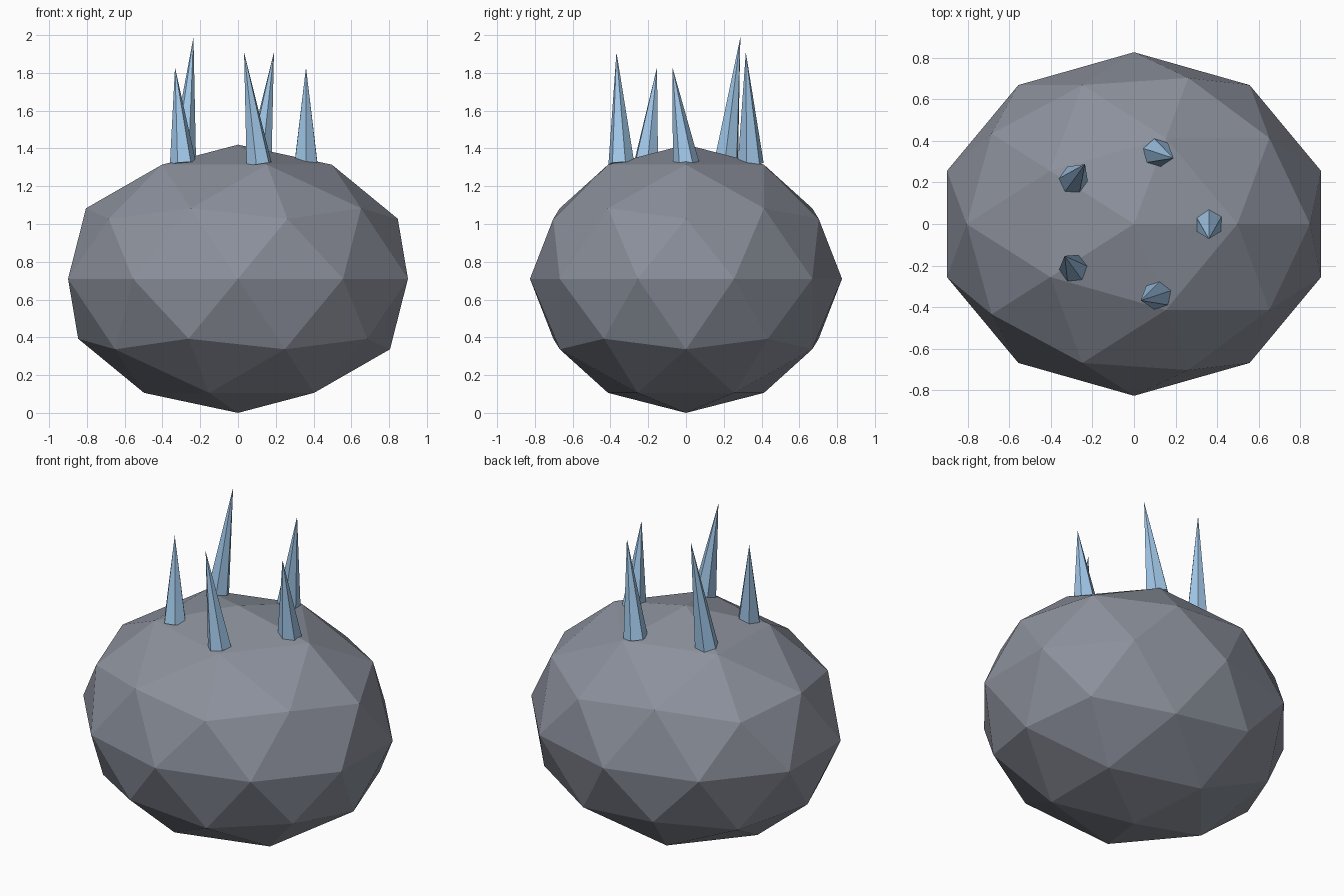
import bpy
import math
from mathutils import Vector, Euler

if "Cube" in bpy.data.objects:
    bpy.data.objects.remove(bpy.data.objects["Cube"])


def colour(obj, name, rgb):
    mat = bpy.data.materials.new(name)
    mat.diffuse_color = (*rgb, 1)
    mat.use_nodes = True
    mat.node_tree.nodes["Principled BSDF"].inputs["Base Color"].default_value = mat.diffuse_color
    obj.data.materials.append(mat)
    return mat


# Faceted boulder body
bpy.ops.mesh.primitive_ico_sphere_add(subdivisions=2, radius=1, location=(0, 0, 0.71))
body = bpy.context.object
body.name = "boulder_body"
body.scale = (0.946, 0.826, 0.71)
colour(body, "stone", (0.26, 0.28, 0.33))

# Ring of five six-sided spikes, each leaning sideways round the ring
RING, BASE_Z, TILT = 0.36, 1.32, 0.14
crystal = None
for i in range(5):
    angle = i * math.tau / 5
    length = 0.515 + 0.081 * (i % 3)
    rot = Euler((TILT, 0, angle))
    base = Vector((RING * math.cos(angle), RING * math.sin(angle), BASE_Z))
    centre = base + rot.to_matrix() @ Vector((0, 0, length / 2))
    bpy.ops.mesh.primitive_cone_add(vertices=6, radius1=0.07, radius2=0,
                                    depth=length, location=centre, rotation=rot)
    spike = bpy.context.object
    spike.name = f"crystal_spike_{i + 1}"
    if crystal is None:
        crystal = colour(spike, "crystal", (0.36, 0.58, 0.82))
    else:
        spike.data.materials.append(crystal)
